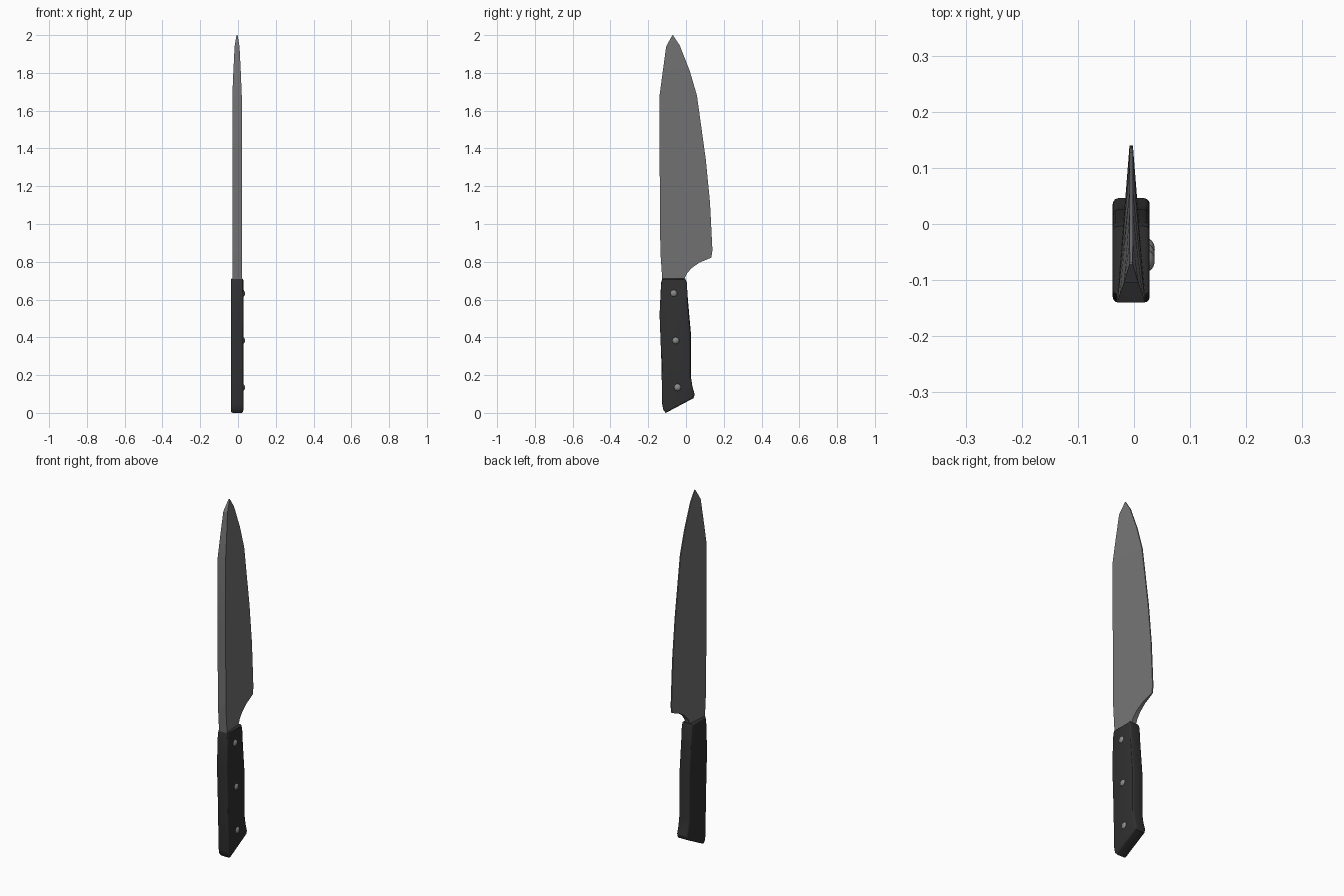
import bpy, bmesh
from math import radians

if "Cube" in bpy.data.objects:
    bpy.data.objects.remove(bpy.data.objects["Cube"])

CX = -0.005  # centre plane of blade and handle


def material(name, value):
    m = bpy.data.materials.new(name)
    m.diffuse_color = (value, value, value, 1)
    m.use_nodes = True
    m.node_tree.nodes["Principled BSDF"].inputs["Base Color"].default_value = m.diffuse_color
    return m


def finish(bm, name, mat):
    bmesh.ops.recalc_face_normals(bm, faces=bm.faces)
    me = bpy.data.meshes.new(name)
    bm.to_mesh(me)
    bm.free()
    me.materials.append(mat)
    ob = bpy.data.objects.new(name, me)
    bpy.context.collection.objects.link(ob)
    return ob


def smooth(ob, angle):
    bpy.ops.object.select_all(action='DESELECT')
    bpy.context.view_layer.objects.active = ob
    ob.select_set(True)
    bpy.ops.object.shade_smooth_by_angle(angle=radians(angle))


steel = material("steel", 0.17)
black = material("black_grip", 0.03)
pin = material("pin_metal", 0.25)

# Blade: wedge lofted from rows of (spine y, z, half width, edge y, z, half width)
rows = [
    (-0.125, 0.68, 0.025, -0.012, 0.68, 0.015),
    (-0.126, 0.71, 0.025, -0.008, 0.71, 0.014),
    (-0.128, 0.74, 0.025, 0.005, 0.738, 0.013),
    (-0.130, 0.77, 0.025, 0.030, 0.767, 0.011),
    (-0.132, 0.80, 0.025, 0.070, 0.795, 0.008),
    (-0.135, 0.84, 0.025, 0.134, 0.822, 0.003),
    (-0.136, 0.87, 0.025, 0.140, 0.860, 0.003),
    (-0.138, 1.13, 0.025, 0.127, 1.115, 0.003),
    (-0.140, 1.38, 0.025, 0.105, 1.340, 0.003),
    (-0.140, 1.68, 0.025, 0.058, 1.680, 0.003),
    (-0.124, 1.80, 0.020, 0.020, 1.810, 0.003),
    (-0.105, 1.94, 0.013, -0.033, 1.945, 0.003),
    (-0.072, 2.00, 0.003, -0.069, 2.000, 0.002),
]
bm = bmesh.new()
rings = []
for sy, sz, sw, ey, ez, ew in rows:
    pts = [(CX - sw, sy, sz), (CX + sw, sy, sz), (CX + ew, ey, ez), (CX - ew, ey, ez)]
    rings.append([bm.verts.new(p) for p in pts])
for a, b in zip(rings, rings[1:]):
    for i in range(4):
        j = (i + 1) % 4
        bm.faces.new((a[i], a[j], b[j], b[i]))
bm.faces.new(rings[0])
bm.faces.new(rings[-1])
smooth(finish(bm, "blade", steel), 20)

# Handle: side outline extruded across x with rounded edges
outline = [
    (-0.125, 0.712), (-0.132, 0.69), (-0.140, 0.52), (-0.130, 0.26), (-0.126, 0.045),
    (-0.120, 0.015), (-0.107, 0.0), (0.040, 0.078), (0.046, 0.098), (0.034, 0.14),
    (0.026, 0.19), (0.026, 0.42), (0.010, 0.60), (0.004, 0.69), (-0.004, 0.712),
]
bm = bmesh.new()
face = bm.faces.new([bm.verts.new((CX - 0.033, y, z)) for y, z in outline])
ext = bmesh.ops.extrude_face_region(bm, geom=[face])
bmesh.ops.translate(bm, vec=(0.066, 0, 0),
                    verts=[g for g in ext["geom"] if isinstance(g, bmesh.types.BMVert)])
rims = [e for e in bm.edges if abs(e.verts[0].co.x - e.verts[1].co.x) < 1e-4]
bmesh.ops.bevel(bm, geom=rims, offset=0.010, segments=3, profile=0.5, affect='EDGES')
smooth(finish(bm, "handle", black), 30)

# Rivets: low domes on the right face only
for i, (y, z) in enumerate([(-0.065, 0.633), (-0.055, 0.383), (-0.045, 0.135)]):
    bpy.ops.mesh.primitive_uv_sphere_add(segments=16, ring_count=10, radius=1,
                                         location=(0.022, y, z), rotation=(0, radians(90), 0))
    ob = bpy.context.object
    ob.name = f"rivet_{i + 1}"
    ob.scale = (0.020, 0.020, 0.015)
    ob.data.materials.append(pin)
    bpy.ops.object.transform_apply(location=False, rotation=True, scale=True)
    smooth(ob, 40)
